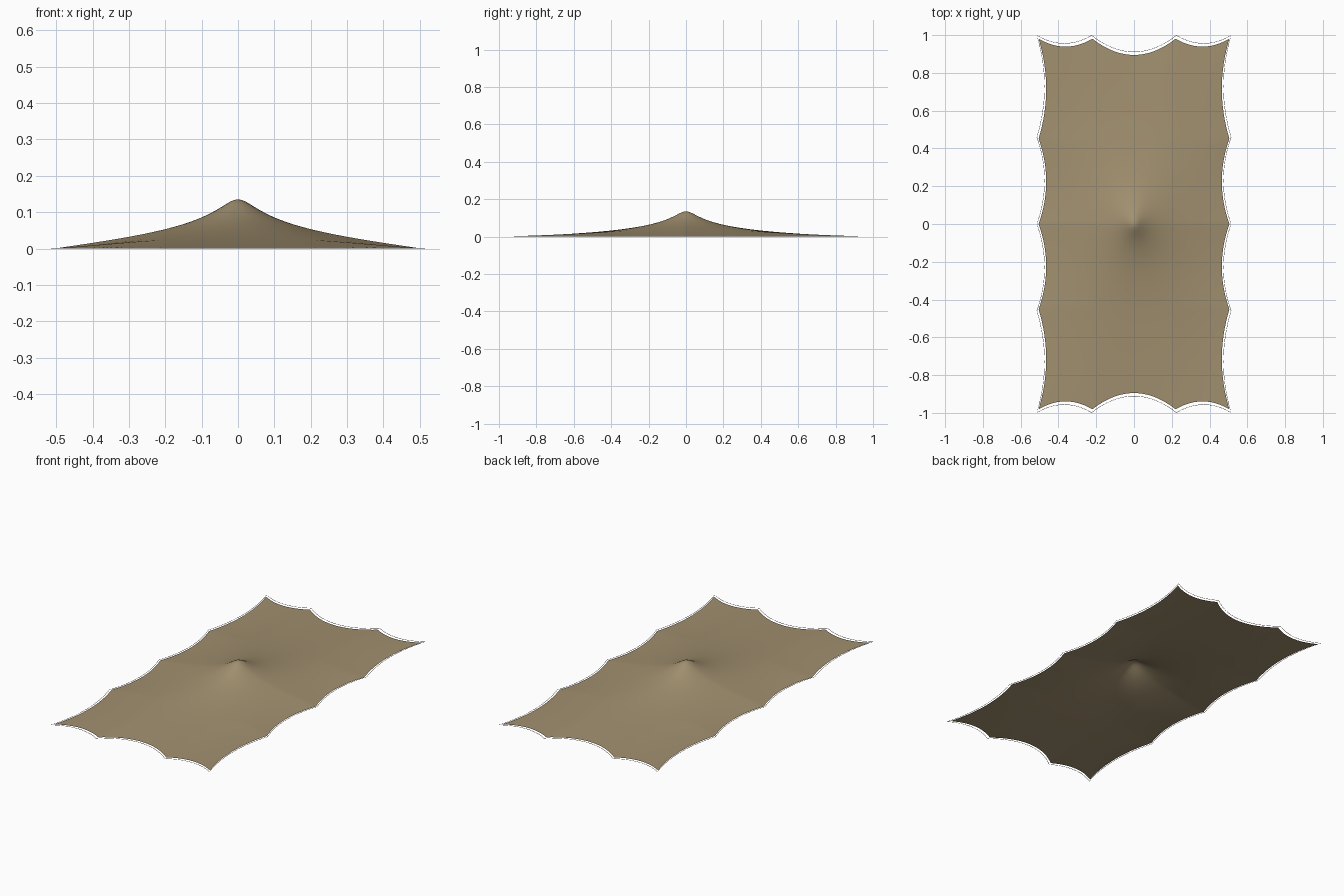
import bpy, bmesh, math

if "Cube" in bpy.data.objects:
    bpy.data.objects.remove(bpy.data.objects["Cube"])

HX, HY = 0.505, 0.981            # half size of the fabric at its corner pegs
U_PEGS = [-1, -0.436, 0.436, 1]  # pegs along the short edges
V_PEGS = [-1, -0.46, 0, 0.46, 1] # pegs along the long edges
STRETCH = 1.49                   # effective length / width of the tension field


def samples(pegs, counts):
    out = [pegs[0]]
    for a, b, n in zip(pegs, pegs[1:], counts):
        out += [a + (b - a) * i / n for i in range(1, n + 1)]
    return out


def scallop(t, pegs, sags):
    for a, b, s in zip(pegs, pegs[1:], sags):
        if t <= b:
            f = (t - a) / (b - a)
            return s * 4 * f * (1 - f)
    return 0.0


def plan(u, v):
    x = u * (HX - scallop(v, V_PEGS, [0.04] * 4))
    y = v * (HY - scallop(u, U_PEGS, [0.042, 0.086, 0.042]))
    return x, y


def field(u, w):
    a, b = math.pi * u / 2, math.pi * w / 2
    c = math.cosh(b)
    return 0.5 * math.log((c + math.cos(a)) / (c - math.cos(a) + 0.0074 * (1 - u * u)))


def height(u, v):
    # membrane pulled up at the centre, pinned to the ground at its edges
    if abs(u) > 0.9999 or abs(v) > 0.9999:
        return 0.0
    w = v * STRETCH
    g = field(u, w) - field(u, w - 2 * STRETCH) - field(u, w + 2 * STRETCH)
    return max(0.0, 0.049 * g)


def colour(ob, name, rgb):
    m = bpy.data.materials.new(name)
    m.diffuse_color = (*rgb, 1)
    m.use_nodes = True
    m.node_tree.nodes["Principled BSDF"].inputs["Base Color"].default_value = m.diffuse_color
    ob.data.materials.append(m)


us = samples(U_PEGS, [12, 40, 12])
vs = samples(V_PEGS, [16, 24, 24, 16])

# Canopy fabric
bm = bmesh.new()
rows = [[bm.verts.new((*plan(u, v), height(u, v))) for u in us] for v in vs]
for r0, r1 in zip(rows, rows[1:]):
    for i in range(len(us) - 1):
        bm.faces.new((r0[i], r0[i + 1], r1[i + 1], r1[i])).smooth = True
me = bpy.data.meshes.new("canopy_fabric")
bm.to_mesh(me)
bm.free()
canopy = bpy.data.objects.new("canopy_fabric", me)
bpy.context.collection.objects.link(canopy)
colour(canopy, "canvas", (0.36, 0.28, 0.16))

# Thin edge cable following the scalloped outline
loop = ([(u, -1) for u in us[:-1]] + [(1, v) for v in vs[:-1]] +
        [(u, 1) for u in us[:0:-1]] + [(-1, v) for v in vs[:0:-1]])
cu = bpy.data.curves.new("edge_cable", 'CURVE')
cu.dimensions = '3D'
cu.bevel_depth = 0.001
cu.bevel_resolution = 1
sp = cu.splines.new('POLY')
sp.points.add(len(loop) - 1)
for p, (u, v) in zip(sp.points, loop):
    x, y = plan(u, v)
    p.co = (x * 1.018, y * 1.018, 0.001, 1)
sp.use_cyclic_u = True
cable = bpy.data.objects.new("edge_cable", cu)
bpy.context.collection.objects.link(cable)
